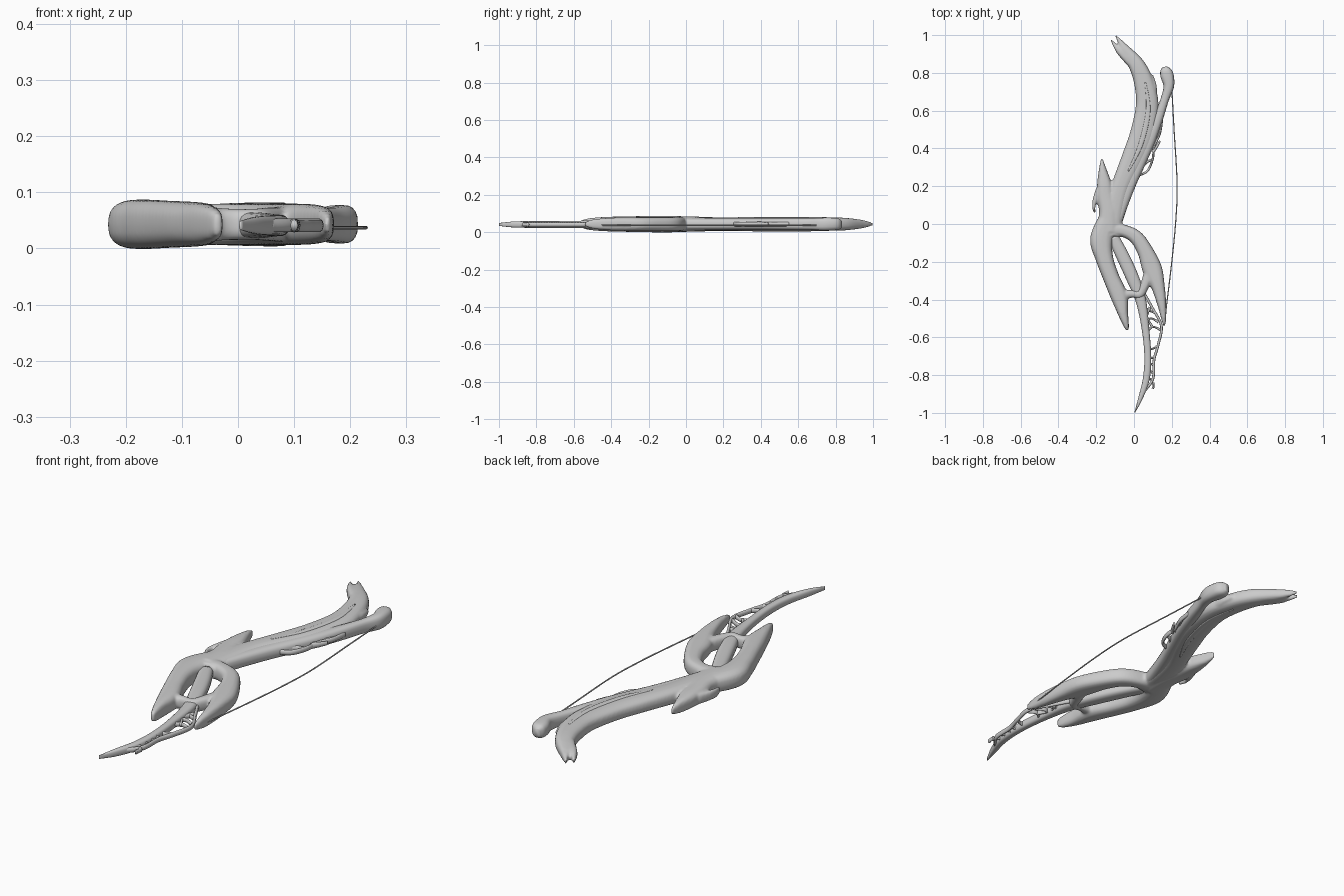
import bpy, bmesh, math
from mathutils import Vector

ZC = 0.043


def spline(pts, n=7):
    """Catmull-Rom through stations of any dimension."""
    p = [pts[0]] + list(pts) + [pts[-1]]
    out = []
    for i in range(1, len(p) - 2):
        for k in range(n):
            t = k / n
            out.append([0.5 * (2 * b + (c - a) * t + (2 * a - 5 * b + 4 * c - d) * t * t
                        + (3 * b - a - 3 * c + d) * t ** 3)
                        for a, b, c, d in zip(p[i - 1], p[i], p[i + 1], p[i + 2])])
    return out + [list(pts[-1])]


def limb(bm, stations, z=ZC, sides=20, power=2.7):
    """Tapered sweep; each station is x, y, half width, half thickness."""
    path = spline(stations)
    rings = []
    for i, (x, y, w, h) in enumerate(path):
        a, b = path[max(i - 1, 0)], path[min(i + 1, len(path) - 1)]
        d = Vector((b[0] - a[0], b[1] - a[1])).normalized()
        ring = []
        for k in range(sides):
            t = 2 * math.pi * k / sides
            c, s = math.cos(t), math.sin(t)
            u = math.copysign(abs(c) ** (2 / power), c) * max(w, 0.002)
            v = math.copysign(abs(s) ** (2 / power), s) * max(h, 0.002)
            ring.append(bm.verts.new((x - d.y * u, y + d.x * u, z + v)))
        rings.append(ring)
    faces = [bm.faces.new(rings[0]), bm.faces.new(rings[-1][::-1])]
    for r, q in zip(rings, rings[1:]):
        for k in range(sides):
            j = (k + 1) % sides
            faces.append(bm.faces.new((r[k], q[k], q[j], r[j])))
    bmesh.ops.recalc_face_normals(bm, faces=faces)


def make(name, limbs, z=ZC, voxel=None, sides=20, power=2.7):
    bm = bmesh.new()
    for s in limbs:
        limb(bm, s, z, sides, power)
    me = bpy.data.meshes.new(name)
    bm.to_mesh(me)
    bm.free()
    ob = bpy.data.objects.new(name, me)
    bpy.context.collection.objects.link(ob)
    if voxel:
        m = ob.modifiers.new("fuse", 'REMESH')
        m.mode = 'VOXEL'
        m.voxel_size = voxel
        m.use_smooth_shade = True
        m = ob.modifiers.new("soften", 'SMOOTH')
        m.factor = 0.5
        m.iterations = 4
    me.polygons.foreach_set("use_smooth", [True] * len(me.polygons))
    return ob


def strand(pts, r, h):
    return [(x, y, r, h) for x, y in pts]


# Upper horn with split tip and spur
horn = [(-.13, -.06, .06, .036), (-.11, .05, .055, .036), (-.07, .2, .05, .036),
        (-.005, .35, .06, .036), (.045, .48, .065, .036), (.07, .63, .06, .036),
        (.052, .75, .052, .036), (.015, .84, .043, .034), (-.043, .915, .03, .026),
        (-.07, .96, .014, .018), (-.098, .998, .003, .008)]
horn_tip = [(-.01, .85, .025, .03), (-.07, .91, .02, .024), (-.1, .945, .011, .016), (-.122, .975, .003, .008)]
spur = [(.1, .66, .02, .026), (.107, .73, .013, .02), (.098, .79, .003, .008)]

# Grip with upward spike and small hook
spike = [(-.17, .345, .004, .014), (-.167, .3, .017, .026), (-.158, .22, .037, .034),
         (-.15, .14, .045, .037), (-.135, .06, .05, .04), (-.14, -.04, .06, .042)]
hook = [(-.185, .18, .018, .025), (-.206, .13, .012, .022), (-.213, .09, .008, .02), (-.208, .06, .005, .016)]

# Lower fork, right claw and bridge enclosing the opening
fork = [(-.135, .03, .05, .04), (-.172, -.08, .06, .044), (-.157, -.18, .047, .044),
        (-.122, -.28, .043, .042), (-.08, -.38, .045, .04), (-.059, -.47, .028, .036),
        (-.042, -.535, .015, .028), (-.035, -.562, .007, .018)]
claw = [(-.14, -.03, .04, .038), (-.06, -.035, .033, .037), (.01, -.07, .037, .037),
        (.06, -.145, .042, .037), (.097, -.24, .052, .037), (.127, -.33, .036, .036),
        (.148, -.43, .023, .032), (.157, -.5, .013, .024), (.16, -.54, .004, .012)]
bridge = [(-.07, -.375, .03, .032), (-.01, -.37, .02, .028), (.03, -.372, .022, .028),
          (.055, -.33, .024, .03), (.085, -.25, .03, .032)]
make("bow_body", [horn, horn_tip, spur, spike, hook, fork, claw, bridge], voxel=.006)

# Inner strip running up to the string nock
strip = [(-.1, -.01, .03, .03), (-.065, .1, .032, .03), (-.02, .22, .034, .03),
         (.03, .33, .034, .03), (.08, .44, .032, .03), (.128, .56, .026, .03),
         (.163, .66, .022, .03), (.184, .73, .028, .034), (.175, .785, .035, .034),
         (.166, .815, .028, .03), (.162, .832, .012, .018)]
make("inner_strip", [strip])

# Ridge lines along the horn
for i, z in enumerate((ZC + .034, ZC - .034)):
    make("horn_ridge_%d" % i, [[(-.03, .28, .004, .003), (.035, .42, .012, .005),
                                (.075, .6, .012, .005), (.06, .75, .004, .003)]], z=z)

# Lower inner limb
lower = [(-.11, -.07, .03, .026), (-.06, -.17, .034, .026), (-.01, -.28, .034, .026),
         (.035, -.4, .028, .023), (.06, -.55, .02, .02), (.073, -.7, .018, .019),
         (.065, -.82, .018, .018), (.035, -.92, .012, .016), (.004, -.998, .002, .008)]
make("lower_limb", [lower], z=.041)

# Torn lace beside the lower limb
lace = [strand([(.05, -.36), (.1, -.45), (.145, -.54), (.128, -.64), (.106, -.72),
                (.1, -.82), (.055, -.885)], .007, .012)]
for a, b, c in [((.05, -.44), (.085, -.46), (.11, -.47)), ((.06, -.52), (.09, -.5), (.13, -.52)),
                ((.065, -.57), (.1, -.545), (.14, -.56)), ((.07, -.66), (.1, -.66), (.125, -.645)),
                ((.08, -.7), (.095, -.71), (.11, -.7)), ((.075, -.75), (.09, -.74), (.105, -.75)),
                ((.07, -.79), (.09, -.78), (.1, -.79)), ((.07, -.83), (.085, -.82), (.1, -.83)),
                ((.1, -.84), (.103, -.855), (.1, -.872)), ((.085, -.44), (.07, -.49), (.1, -.55))]:
    lace.append([(*a, .009, .013), (*b, .005, .01), (*c, .007, .011)])
make("lower_lace", lace, z=.041, sides=8, power=2)

# Torn lace beside the upper strip
lace = [strand([(.148, .55), (.137, .48), (.108, .41), (.098, .34), (.07, .28), (.02, .255)], .006, .012)]
for a, b, c in [((.1, .44), (.12, .46), (.138, .5)), ((.06, .37), (.085, .39), (.108, .41)),
                ((.05, .31), (.07, .33), (.1, .34)), ((.1, .38), (.12, .41), (.138, .44))]:
    lace.append([(*a, .008, .014), (*b, .007, .012), (*c, .005, .009)])
make("upper_lace", lace, z=.043, sides=8, power=2)

# Bow string
string = strand([(.2, .72), (.212, .5), (.228, .22), (.222, .03), (.2, -.2), (.16, -.53)], .003, .003)
make("bow_string", [string], z=.037, sides=8, power=2)
